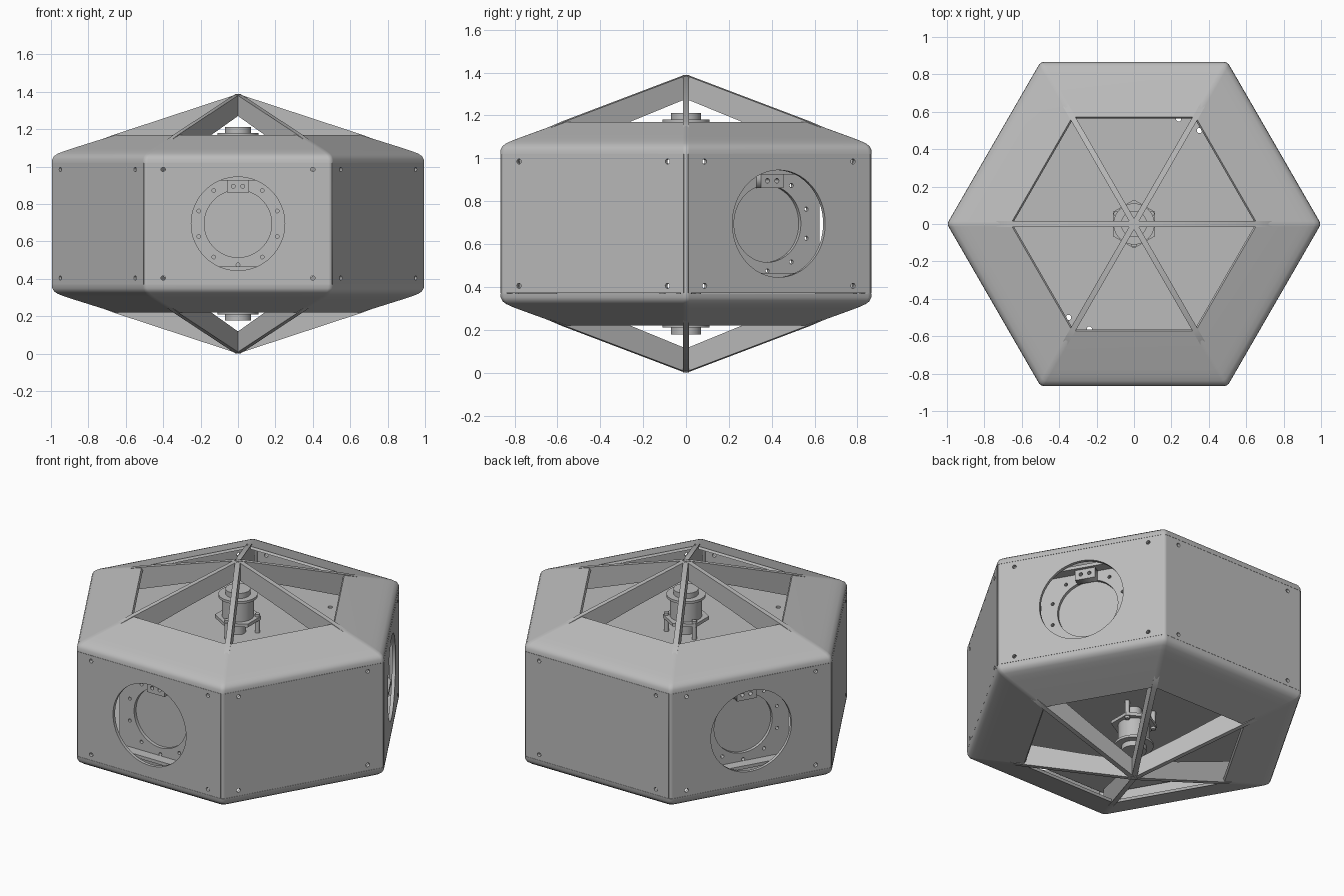
import bpy, bmesh
from math import sin, cos, pi, radians
from mathutils import Matrix, Vector

cube = bpy.data.objects.get("Cube")
if cube:
    bpy.data.objects.remove(cube, do_unlink=True)

MID = 0.695                      # height of the mirror plane
SIDE = radians(60)

grey = bpy.data.materials.new("plain grey")
grey.use_nodes = True
grey.diffuse_color = (0.5, 0.5, 0.5, 1)
grey.node_tree.nodes["Principled BSDF"].inputs["Base Color"].default_value = grey.diffuse_color


def add(name, mesh, matrix=Matrix()):
    mesh.materials.clear()
    mesh.materials.append(grey)
    ob = bpy.data.objects.new(name, mesh)
    ob.matrix_world = matrix
    bpy.context.collection.objects.link(ob)
    return ob


def smooth(ob, angle=35):
    bpy.ops.object.select_all(action="DESELECT")
    ob.select_set(True)
    bpy.context.view_layer.objects.active = ob
    bpy.ops.object.shade_smooth_by_angle(angle=radians(angle))


def circle(x, y, r, n=12):
    return [(x + r * cos(2 * pi * i / n), y + r * sin(2 * pi * i / n)) for i in range(n)]


def rect(w, h, x=0, y=0):
    return [(x - w, y - h), (x + w, y - h), (x + w, y + h), (x - w, y + h)]


def plate(name, outlines, thick, matrix):
    """Flat plate: first outline is the edge, the others are holes."""
    cu = bpy.data.curves.new(name, "CURVE")
    cu.dimensions, cu.fill_mode, cu.extrude = "2D", "BOTH", thick / 2
    for pts in outlines:
        sp = cu.splines.new("POLY")
        sp.points.add(len(pts) - 1)
        for p, (x, y) in zip(sp.points, pts):
            p.co = (x, y, 0, 1)
        sp.use_cyclic_u = True
    tmp = bpy.data.objects.new(name, cu)
    bpy.context.collection.objects.link(tmp)
    deps = bpy.context.evaluated_depsgraph_get()
    mesh = bpy.data.meshes.new_from_object(tmp.evaluated_get(deps))
    bpy.data.objects.remove(tmp, do_unlink=True)
    return add(name, mesh, matrix)


def frame(u, v, origin):
    u, v = Vector(u), Vector(v)
    m = Matrix((u, v, u.cross(v))).transposed().to_4x4()
    m.translation = origin
    return m


def wall_frame(a, dist):
    """Upright frame facing outward at angle a."""
    return frame((-sin(a), cos(a), 0), (0, 0, 1), (dist * cos(a), dist * sin(a), MID))


def cylinder(name, r, depth, matrix, n=32):
    bm = bmesh.new()
    bmesh.ops.create_cone(bm, cap_ends=True, segments=n, radius1=r, radius2=r, depth=depth)
    mesh = bpy.data.meshes.new(name)
    bm.to_mesh(mesh)
    bm.free()
    ob = add(name, mesh, matrix)
    if n > 8:
        smooth(ob)
    return ob


def hex_ring(r, fillet=0.03, n=4):
    """Hexagon of corner radius r with rounded corners."""
    c = r - fillet / cos(SIDE / 2)
    pts = []
    for k in range(6):
        for i in range(n):
            t = k * SIDE + SIDE * (i / (n - 1) - 0.5)
            pts.append((c * cos(k * SIDE) + fillet * cos(t), c * sin(k * SIDE) + fillet * sin(t)))
    return pts


# Sloping caps with rounded shoulders and a hexagonal opening
CAP = [(1, 0.325), (0.998, 0.345), (0.988, 0.362), (0.968, 0.375), (0.935, 0.388),
       (0.89, 0.403), (0.66, 0.475), (0.65, 0.462), (0.9, 0.375), (0.96, 0.325)]


def cap(name, s):
    bm = bmesh.new()
    loops = [[bm.verts.new((x, y, MID + s * h)) for x, y in hex_ring(r)] for r, h in CAP]
    for lo, hi in zip(loops, loops[1:] + loops[:1]):
        for i in range(len(lo)):
            j = (i + 1) % len(lo)
            bm.faces.new((lo[i], lo[j], hi[j], hi[i]))
    bmesh.ops.recalc_face_normals(bm, faces=bm.faces)
    mesh = bpy.data.meshes.new(name)
    bm.to_mesh(mesh)
    bm.free()
    ob = add(name, mesh)
    smooth(ob)
    ob.modifiers.new("even_shading", "WEIGHTED_NORMAL").keep_sharp = True


for label, s in (("upper", 1), ("lower", -1)):
    cap(label + "_cap", s)

    # Ribs crossing at the apex
    half = [(0, 0.694), (0.66, 0.477), (0.92, 0.38), (0.9, 0.25), (0.31, 0.475)]
    outline = half + [(0, 0.585)] + [(-x, h) for x, h in reversed(half[1:])]
    for k in range(3):
        a = k * SIDE
        plate(f"{label}_rib_{k + 1}", [[(x, s * h) for x, h in outline]], 0.03,
              frame((cos(a), sin(a), 0), (0, 0, 1), (0, 0, MID)))

    # Inner deck with small bolt holes
    holes = [circle(0.61 * cos(a), 0.61 * sin(a), 0.014)
             for a in (radians(d) for d in (55, 67, 235, 247))]
    plate(label + "_deck", [hex_ring(0.95)] + holes, 0.02,
          Matrix.Translation((0, 0, MID + s * 0.24)))

    # Stacked hub on the axis
    for part, r, low, high, n in (("stem", 0.045, 0.24, 0.34, 16), ("flange", 0.13, 0.33, 0.35, 6),
                                  ("motor", 0.09, 0.35, 0.47, 32), ("collar", 0.11, 0.47, 0.485, 32),
                                  ("knob", 0.07, 0.485, 0.517, 32)):
        cylinder(f"{label}_hub_{part}", r, high - low,
                 Matrix.Translation((0, 0, MID + s * (low + high) / 2)), n)
    for k in range(3):
        a = k * 2 * SIDE + SIDE / 2
        cylinder(f"{label}_hub_post_{k + 1}", 0.014, 0.13,
                 Matrix.Translation((0.11 * cos(a), 0.11 * sin(a), MID + s * 0.3)), 12)

# Rounded corner posts
for k in range(6):
    a = k * SIDE
    cylinder(f"corner_post_{k + 1}", 0.027, 0.66,
             Matrix.Translation((0.9654 * cos(a), 0.9654 * sin(a), MID)), 24)

# Side panels; every second one has a port
for k in range(6):
    a = k * SIDE + SIDE / 2
    panel = [rect(0.487, 0.324)]
    panel += [circle(x, z, 0.012) for x in (-0.4, 0.4) for z in (-0.29, 0.29)]
    if k % 2 == 0:
        panel.append(circle(0, 0, 0.25, 64))
        bolts = [circle(0.22 * cos(t), 0.22 * sin(t), 0.01)
                 for t in (radians(36 * i - 90) for i in range(10) if i != 5)]
        plate(f"port_ring_{k + 1}", [rect(0.28, 0.25), circle(0, 0, 0.18, 64)] + bolts,
              0.02, wall_frame(a, 0.75))
        cylinder(f"port_cover_{k + 1}", 0.19, 0.06, wall_frame(a, 0.71), 64)
        plate(f"port_bracket_{k + 1}",
              [rect(0.06, 0.033, 0, 0.2)] + [circle(x, 0.2, 0.011) for x in (-0.025, 0.025)],
              0.05, wall_frame(a, 0.78))
    plate(f"side_panel_{k + 1}", panel, 0.02, wall_frame(a, 0.856))
